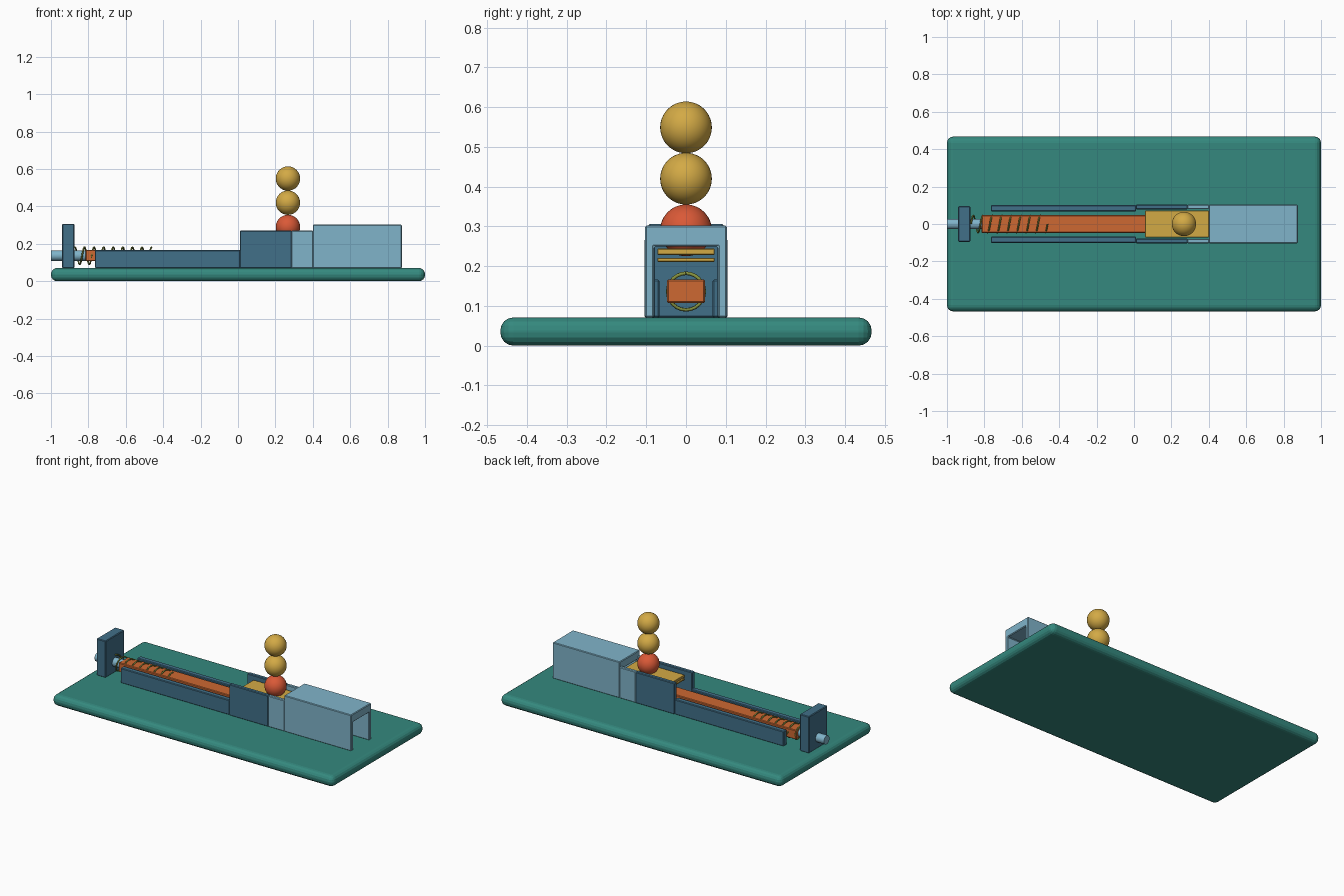
import bpy, bmesh, math

if "Cube" in bpy.data.objects:
    bpy.data.objects.remove(bpy.data.objects["Cube"])


def mat(name, r, g, b):
    m = bpy.data.materials.new(name)
    m.diffuse_color = (r, g, b, 1)
    m.use_nodes = True
    m.node_tree.nodes["Principled BSDF"].inputs["Base Color"].default_value = m.diffuse_color
    return m


TEAL = mat("teal", 0.035, 0.25, 0.21)
SLATE = mat("slate blue", 0.053, 0.16, 0.25)
SKY = mat("light blue", 0.216, 0.456, 0.59)
GOLD = mat("gold", 0.65, 0.40, 0.06)
ORANGE = mat("orange", 0.61, 0.14, 0.032)
RED = mat("red", 0.70, 0.10, 0.038)
OLIVE = mat("olive", 0.24, 0.29, 0.05)


def finish(name, bm, material, bevel=0, segments=1, smooth=False):
    bmesh.ops.recalc_face_normals(bm, faces=bm.faces)
    me = bpy.data.meshes.new(name)
    bm.to_mesh(me)
    bm.free()
    me.materials.append(material)
    ob = bpy.data.objects.new(name, me)
    bpy.context.collection.objects.link(ob)
    if bevel:
        mod = ob.modifiers.new("bevel", 'BEVEL')
        mod.width, mod.segments = bevel, segments
    if smooth:
        for o in bpy.context.selected_objects:
            o.select_set(False)
        ob.select_set(True)
        bpy.context.view_layer.objects.active = ob
        bpy.ops.object.shade_smooth_by_angle(angle=math.radians(40))
    return ob


def box(name, x, y, z, material, bevel=0.004, segments=1):
    bm = bmesh.new()
    bmesh.ops.create_cube(bm, size=1)
    for v in bm.verts:
        for i, (lo, hi) in enumerate((x, y, z)):
            v.co[i] = lo if v.co[i] < 0 else hi
    return finish(name, bm, material, bevel, segments)


def mirrored_box(name, x, y, z, material):
    box(name + "_left", x, y, z, material)
    box(name + "_right", x, (-y[1], -y[0]), z, material)


# Rounded base board
box("base_board", (-1, 1), (-0.467, 0.467), (0, 0.071), TEAL, 0.033, 4)

# Guide post, rails and chamber walls
box("guide_post", (-0.94, -0.875), (-0.095, 0.095), (0.07, 0.306), SLATE)
mirrored_box("rail", (-0.765, 0.012), (0.067, 0.101), (0.07, 0.166), SLATE)
mirrored_box("chamber_wall", (0.01, 0.287), (0.078, 0.104), (0.07, 0.27), SLATE)

# Muzzle: low side walls, then an open-ended hood
mirrored_box("muzzle_wall", (0.285, 0.402), (0.08, 0.103), (0.07, 0.27), SKY)
half = [(0.103, 0.07), (0.103, 0.302), (0.08, 0.249), (0.08, 0.07)]
profile = half[:2] + [(-y, z) for y, z in half[1::-1]] \
    + [(-y, z) for y, z in half[:1:-1]] + half[2:]
bm = bmesh.new()
face = bm.faces.new([bm.verts.new((0.4, y, z)) for y, z in profile])
ext = bmesh.ops.extrude_face_region(bm, geom=[face], use_keep_orig=True)
for v in ext["geom"]:
    if isinstance(v, bmesh.types.BMVert):
        v.co.x = 0.876
finish("muzzle_hood", bm, SKY, 0.004)

# Two-layer loading tray
box("tray_top", (0.06, 0.40), (-0.072, 0.072), (0.228, 0.244), GOLD, 0.002)
box("tray_bottom", (0.06, 0.40), (-0.072, 0.072), (0.211, 0.221), GOLD, 0.002)

# Plunger bar and pull rod
box("plunger", (-0.815, 0.2), (-0.048, 0.048), (0.107, 0.167), ORANGE)
bm = bmesh.new()
bmesh.ops.create_cone(bm, cap_ends=True, segments=24, radius1=0.028,
                      radius2=0.028, depth=0.2)
for v in bm.verts:
    v.co = (v.co.z - 0.9, v.co.y, v.co.x + 0.137)
finish("pull_rod", bm, SKY, smooth=True)

# Coil spring
turns, steps, start, end = 8, 24, -0.872, -0.462
curve = bpy.data.curves.new("spring", 'CURVE')
curve.dimensions = '3D'
curve.bevel_depth = 0.0045
curve.bevel_resolution = 1
curve.use_fill_caps = True
sp = curve.splines.new('POLY')
n = turns * steps
sp.points.add(n)
for i, p in enumerate(sp.points):
    a = 2 * math.pi * i / steps
    p.co = (start + (end - start) * i / n,
            0.046 * math.sin(a), 0.136 + 0.046 * math.cos(a), 1)
curve.materials.append(OLIVE)
bpy.context.collection.objects.link(bpy.data.objects.new("spring", curve))

# Stack of three balls
for name, z, material in (("bottom_ball", 0.29, RED),
                          ("middle_ball", 0.42, GOLD),
                          ("top_ball", 0.549, GOLD)):
    bm = bmesh.new()
    bmesh.ops.create_uvsphere(bm, u_segments=40, v_segments=24, radius=0.065)
    bmesh.ops.translate(bm, verts=bm.verts, vec=(0.267, 0, z))
    finish(name, bm, material, smooth=True)
